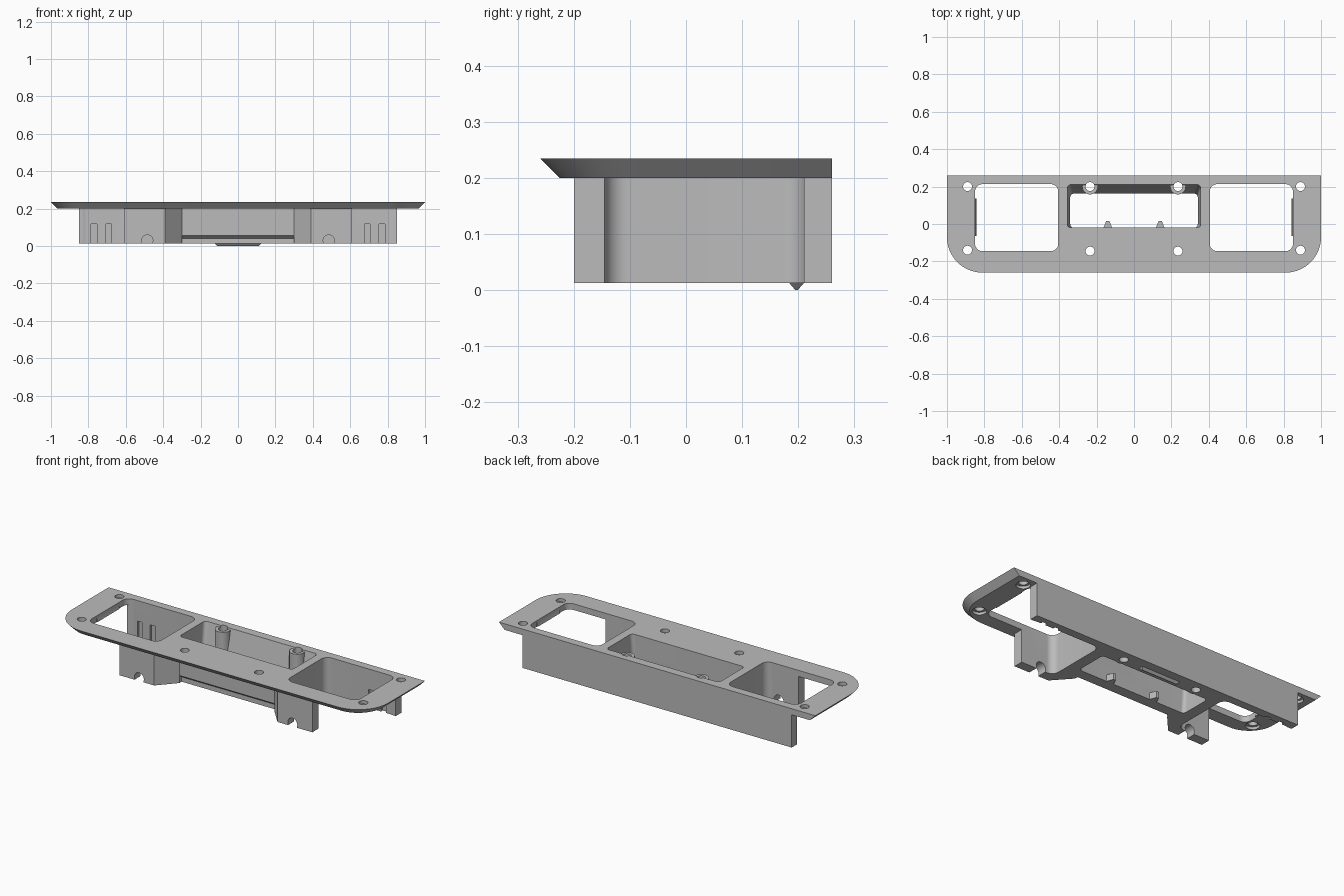
import bpy, bmesh, math

old = bpy.data.objects.get("Cube")
if old:
    bpy.data.objects.remove(old, do_unlink=True)

grey = bpy.data.materials.new("plain grey")
grey.use_nodes = True
colour = (0.5, 0.5, 0.5, 1)
grey.diffuse_color = colour
grey.node_tree.nodes["Principled BSDF"].inputs["Base Color"].default_value = colour


def loft(name, low, high, z0, z1):
    """Solid between two outlines with equal point counts."""
    bm = bmesh.new()
    a = [bm.verts.new((x, y, z0)) for x, y in low]
    b = [bm.verts.new((x, y, z1)) for x, y in high]
    n = len(a)
    bm.faces.new(a[::-1])
    bm.faces.new(b)
    for i in range(n):
        j = (i + 1) % n
        bm.faces.new((a[i], a[j], b[j], b[i]))
    bmesh.ops.recalc_face_normals(bm, faces=bm.faces)
    mesh = bpy.data.meshes.new(name)
    bm.to_mesh(mesh)
    bm.free()
    mesh.materials.append(grey)
    ob = bpy.data.objects.new(name, mesh)
    bpy.context.collection.objects.link(ob)
    return ob


def prism(name, outline, z0, z1):
    return loft(name, outline, outline, z0, z1)


def arc(cx, cy, r, start, end, steps=10):
    return [(cx + r * math.cos(math.radians(start + (end - start) * i / steps)),
             cy + r * math.sin(math.radians(start + (end - start) * i / steps)))
            for i in range(steps + 1)]


def circle(cx, cy, r):
    return arc(cx, cy, r, 0, 345, 23)


def rect(x0, x1, y0, y1):
    return [(x0, y0), (x1, y0), (x1, y1), (x0, y1)]


def rounded(x0, x1, y0, y1, r):
    return (arc(x0 + r, y0 + r, r, 180, 270) + arc(x1 - r, y0 + r, r, 270, 360)
            + arc(x1 - r, y1 - r, r, 0, 90) + arc(x0 + r, y1 - r, r, 90, 180))


def mirrored(half):
    return half + [(-x, y) for x, y in reversed(half)]


def combine(target, tool, operation):
    mod = target.modifiers.new(operation, 'BOOLEAN')
    mod.operation = operation
    mod.solver = 'EXACT'
    mod.object = tool
    bpy.context.view_layer.objects.active = target
    bpy.ops.object.modifier_apply(modifier=mod.name)
    bpy.data.objects.remove(tool, do_unlink=True)


def cut(tool):
    combine(housing, tool, 'DIFFERENCE')


def add(tool):
    combine(housing, tool, 'UNION')


def flange_outline(x, front, r):
    return mirrored(arc(x - r, front + r, r, 270, 360, 16) + [(x, 0.26)])


BASE, UNDER, TOP = 0.013, 0.2, 0.235

# Bevelled flange with rounded front corners
housing = loft("housing", flange_outline(0.965, -0.225, 0.155),
               flange_outline(1, -0.26, 0.19), UNDER, TOP)

# Walled body below the flange, including the long back wall
add(prism("body", mirrored([(0.3, -0.1), (0.39, -0.2), (0.61, -0.2), (0.61, 0.21),
                            (0.85, 0.21), (0.85, 0.26)]), BASE, 0.215))

# Side windows, open all the way down
for s in (-1, 1):
    a, b = sorted((s * 0.405, s * 0.85))
    cut(prism("window_cutter", rounded(a, b, -0.145, 0.213, 0.04), -0.1, 0.4))

# Middle pocket with a sloping back
cut(loft("pocket_cutter", rounded(-0.34, 0.34, -0.02, 0.16, 0.02),
         rounded(-0.357, 0.357, -0.02, 0.212, 0.02), 0, 0.24))

# Stepped lower edge on the front of the middle wall
cut(loft("step_cutter", rect(-0.3, 0.3, -0.15, -0.08), rect(-0.3, 0.3, -0.15, -0.1),
         0.04, 0.056))
cut(prism("lower_step_cutter", rect(-0.3, 0.3, -0.15, -0.08), 0, 0.041))

for s in (-1, 1):
    # Screw bosses in the pocket and small nibs opposite
    add(prism("boss", circle(s * 0.235, 0.2, 0.042), BASE, 0.225))
    add(prism("nib", [(s * 0.14 + dx, y) for dx, y in
                      ((-0.027, -0.03), (0.027, -0.03), (0.008, 0.017), (-0.008, 0.017))],
              BASE, 0.05))
    # Cable notches through the front walls
    notch = prism("notch_cutter", circle(0, 0, 0.03), -0.05, 0.05)
    notch.rotation_euler.x = math.pi / 2
    notch.location = (s * 0.485, -0.17, 0.03)
    bpy.context.view_layer.update()
    cut(notch)
    cut(prism("notch_mouth", rect(s * 0.485 - 0.029, s * 0.485 + 0.029, -0.22, -0.12), 0, 0.03))
    # Upright grooves inside the back wall
    for x in (0.69, 0.77):
        cut(prism("groove_cutter", rect(s * x - 0.015, s * x + 0.015, 0.2, 0.228), 0, 0.118))
    # Screw holes, with shallow recesses beneath the flange
    for x, y in ((0.89, 0.2), (0.89, -0.14), (0.235, 0.2), (0.235, -0.145)):
        cut(prism("screw_cutter", circle(s * x, y, 0.024), -0.1, 0.4))
        if y < 0 or x > 0.5:
            cut(prism("recess_cutter", circle(s * x, y, 0.037), 0.1, 0.215))
    # Sloping lip at the outer edge of each window
    inner, outer = s * 0.842, s * 0.856
    low = rect(min(inner, outer), max(inner, outer), -0.065, 0.135)
    edge, far = s * 0.85, s * 0.856
    high = rect(min(edge, far), max(edge, far), -0.065, 0.135)
    add(loft("lip", low, high, 0.203, 0.23))

# Pointed ridge under the back wall
add(loft("ridge", rect(-0.11, 0.11, 0.195, 0.199), rect(-0.125, 0.125, 0.182, 0.212), 0, 0.015))

# Smooth the rounded corners and keep crisp edges
bpy.ops.object.select_all(action='DESELECT')
housing.select_set(True)
bpy.context.view_layer.objects.active = housing
bpy.ops.object.shade_smooth_by_angle(angle=math.radians(30))
